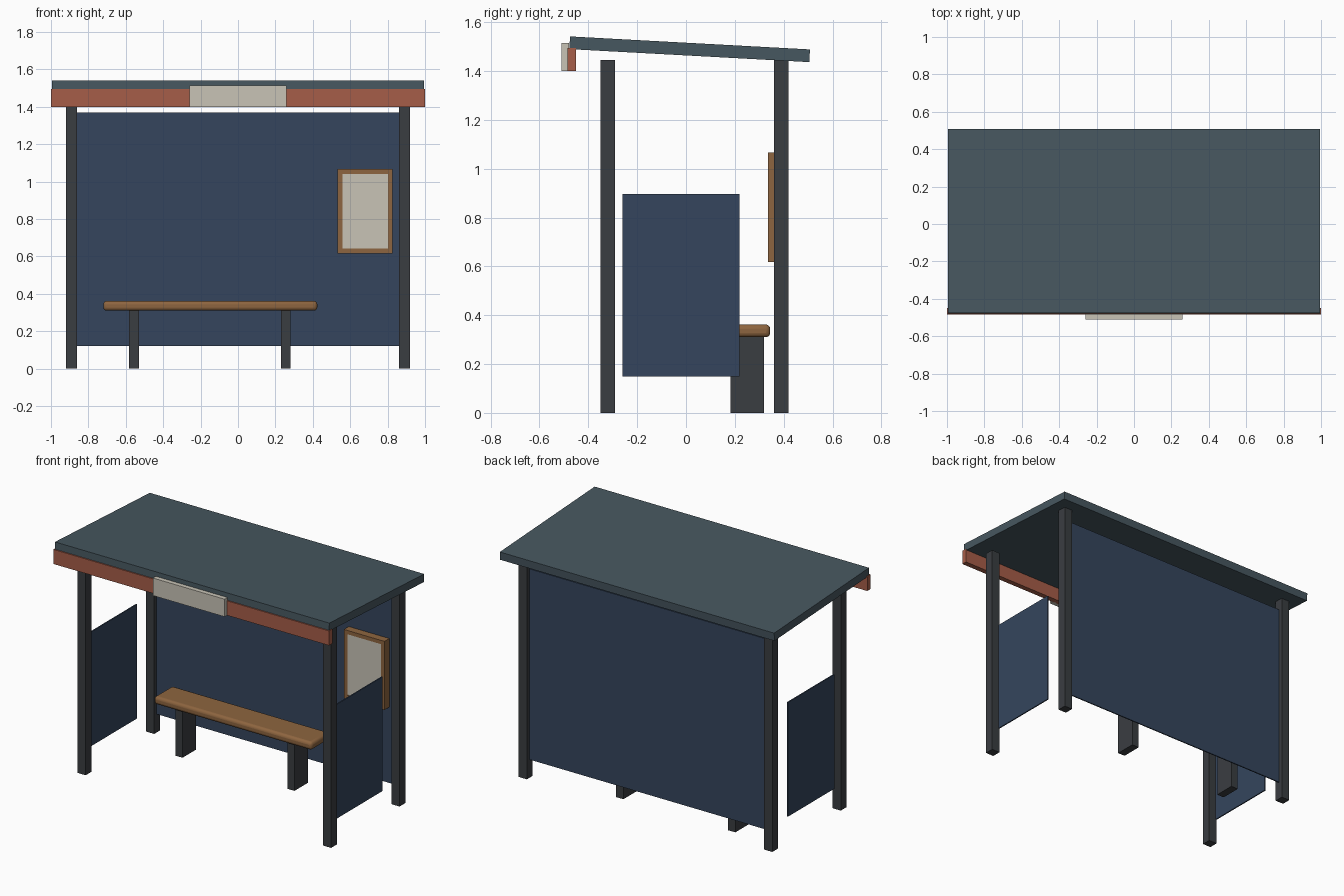
import bpy, math

if "Cube" in bpy.data.objects:
    bpy.data.objects.remove(bpy.data.objects["Cube"])


def material(name, r, g, b):
    m = bpy.data.materials.new(name)
    m.diffuse_color = (r, g, b, 1)
    m.use_nodes = True
    m.node_tree.nodes["Principled BSDF"].inputs["Base Color"].default_value = m.diffuse_color
    return m


METAL = material("dark_metal", 0.042, 0.047, 0.053)
ROOF = material("roof_slate", 0.062, 0.095, 0.115)
GLASS = material("blue_panel", 0.035, 0.06, 0.11)
RED = material("brick_red", 0.38, 0.11, 0.065)
CREAM = material("cream", 0.58, 0.55, 0.47)
WOOD = material("wood", 0.27, 0.13, 0.05)


def box(name, x, y, z, mat):
    """Box from (min, max) ranges on each axis."""
    r = (x, y, z)
    bpy.ops.mesh.primitive_cube_add(size=1, location=[(a + b) / 2 for a, b in r])
    o = bpy.context.object
    o.name = name
    o.scale = [b - a for a, b in r]
    bpy.ops.object.transform_apply(location=False, rotation=False, scale=True)
    o.data.materials.append(mat)
    return o


# Four corner posts and the low side panels
for side, s in (("left", -1), ("right", 1)):
    px = (s * 0.89 - 0.03, s * 0.89 + 0.03)
    box(f"front_post_{side}", px, (-0.35, -0.29), (0, 1.445), METAL)
    box(f"back_post_{side}", px, (0.36, 0.42), (0, 1.445), METAL)
    box(f"side_panel_{side}", (s * 0.89 - 0.004, s * 0.89 + 0.004),
        (-0.26, 0.22), (0.148, 0.897), GLASS)

# Back panel
box("back_panel", (-0.86, 0.86), (0.386, 0.394), (0.12, 1.37), GLASS)

# Sloping roof slab
roof = box("roof", (-0.995, 0.995), (-0.477, 0.507), (1.463, 1.515), ROOF)
roof.rotation_euler.x = -math.radians(3.1)

# Front fascia and blank sign
box("fascia", (-1, 1), (-0.485, -0.45), (1.40, 1.495), RED)
box("sign_board", (-0.26, 0.26), (-0.51, -0.48), (1.40, 1.515), CREAM)

# Bench: rounded wooden seat on two legs
seat = box("seat", (-0.72, 0.424), (0.155, 0.345), (0.31, 0.362), WOOD)
bev = seat.modifiers.new("rounded_edges", "BEVEL")
bev.width = 0.018
bev.segments = 3
bpy.ops.object.shade_smooth_by_angle(angle=math.radians(40))
for i, cx in enumerate((-0.556, 0.256)):
    box(f"seat_leg_{i + 1}", (cx - 0.026, cx + 0.026), (0.182, 0.32), (0, 0.315), METAL)

# Notice board: four frame bars round a pale sheet
x0, x1, z0, z1, w = 0.533, 0.827, 0.617, 1.067, 0.025
fy = (0.336, 0.386)
for n, zr in (("bottom", (z0, z0 + w)), ("top", (z1 - w, z1))):
    box(f"notice_frame_{n}", (x0, x1), fy, zr, WOOD)
for n, xr in (("left", (x0, x0 + w)), ("right", (x1 - w, x1))):
    box(f"notice_frame_{n}", xr, fy, (z0 + w, z1 - w), WOOD)
box("notice_sheet", (x0 + w, x1 - w), (0.34, 0.386), (z0 + w, z1 - w), CREAM)
